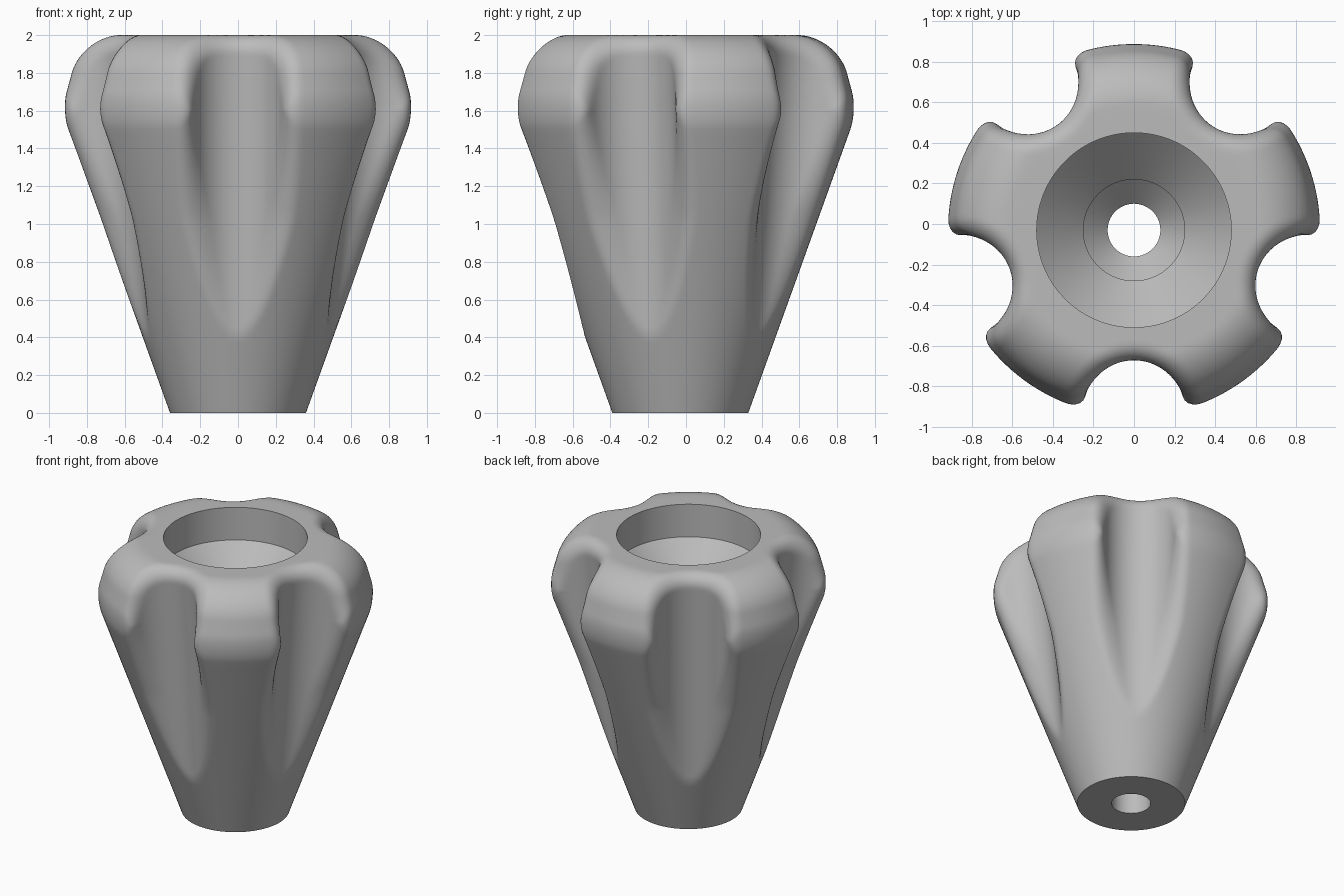
import bpy, bmesh
from math import sin, cos, pi, hypot, atan2, radians

cube = bpy.data.objects.get("Cube")
if cube:
    bpy.data.objects.remove(cube, do_unlink=True)

LOBES, STEPS, DENSE = 5, 32, 300
HALF = pi / LOBES
HEIGHT, FLUTE_R, BORE_R = 2.0, 0.24, 0.48
AXIS_Y = -0.03


def round_max(a, b, k):
    """Intersection of two solids with a rounded edge of radius k."""
    return min(max(a, b), -k) + hypot(max(a + k, 0), max(b + k, 0))


def knob(r, angle, z):
    """Signed distance to the fluted body; angle runs from a flute's middle."""
    cone_r = 0.36 + 0.36 * z
    cone = (r - cone_r) / 1.06
    brow = (r - 0.936 + 0.27 * (z - 1.6)) / 1.035
    body = round_max(round_max(cone, brow, 0.06), z - HEIGHT, 0.2)
    floor = 0.508 + 0.09 * (z - 0.41)
    edge = min(max(0.6 * (cone_r - floor), 0.001), 0.1)
    flute = FLUTE_R - hypot(r * cos(angle) - floor - FLUTE_R, r * sin(angle))
    return round_max(body, flute, edge)


def surface_point(z0, tilt, angle):
    """Where a ray leaving the axis meets the surface, as (r, angle, z)."""
    lo, hi = 0.1, 1.4
    for _ in range(24):
        t = (lo + hi) / 2
        if knob(t * cos(tilt), angle, z0 + t * sin(tilt)) < 0:
            lo = t
        else:
            hi = t
    return lo * cos(tilt), angle, z0 + lo * sin(tilt)


def half_sector(z0, tilt):
    """Evenly spaced points from a flute's middle to a lobe's middle."""
    pts = [surface_point(z0, tilt, HALF * i / DENSE) for i in range(DENSE + 1)]
    run = [0.0]
    for p, q in zip(pts, pts[1:]):
        step = hypot(q[0] - p[0], q[2] - p[2], q[0] * (q[1] - p[1]))
        run.append(run[-1] + step)
    out, j = [], 0
    for i in range(STEPS + 1):
        goal = run[-1] * i / STEPS
        while j < DENSE - 1 and run[j + 1] < goal:
            j += 1
        f = (goal - run[j]) / (run[j + 1] - run[j])
        out.append([a + (b - a) * f for a, b in zip(pts[j], pts[j + 1])])
    return out


def full_ring(half):
    """Mirror a half sector and repeat it round the axis."""
    ring = []
    for n in range(LOBES):
        base = -pi / 2 + 2 * HALF * n
        ring += [(r, base + a, z) for r, a, z in half[:-1]]
        ring += [(r, base + 2 * HALF - a, z) for r, a, z in reversed(half[1:])]
    return ring


def circle(r, z):
    return full_ring([(r, HALF * i / STEPS, z) for i in range(STEPS + 1)])


# Outer skin: level rings up the cone, then rays fanning over the shoulder
FAN_Z = 1.5
rings = [circle(0.36, 0)]
rings += [full_ring(half_sector(FAN_Z * i / 36, 0)) for i in range(1, 36)]
last_tilt = atan2(HEIGHT - FAN_Z, BORE_R)
rings += [full_ring(half_sector(FAN_Z, last_tilt * i / 40)) for i in range(40)]

# Stepped bore with conical shoulders, down to a through hole
bore = [(BORE_R, HEIGHT), (BORE_R, 1.76), (0.25, 1.53),
        (0.25, 1.2), (0.13, 1.08), (0.13, 0)]
rings += [circle(r, z) for r, z in bore]

bm = bmesh.new()
rows = [[bm.verts.new((r * cos(a), r * sin(a) + AXIS_Y, z)) for r, a, z in ring]
        for ring in rings]
for i, row in enumerate(rows):
    above = rows[(i + 1) % len(rows)]
    for j in range(len(row)):
        k = (j + 1) % len(row)
        bm.faces.new((row[j], row[k], above[k], above[j]))
bmesh.ops.recalc_face_normals(bm, faces=bm.faces)

mesh = bpy.data.meshes.new("fluted_knob")
bm.to_mesh(mesh)
bm.free()
obj = bpy.data.objects.new("fluted_knob", mesh)
bpy.context.collection.objects.link(obj)

# Plain grey finish
grey = bpy.data.materials.new("plain_grey")
grey.use_nodes = True
colour = (0.5, 0.5, 0.5, 1)
grey.diffuse_color = colour
grey.node_tree.nodes["Principled BSDF"].inputs["Base Color"].default_value = colour
mesh.materials.append(grey)

bpy.ops.object.select_all(action="DESELECT")
obj.select_set(True)
bpy.context.view_layer.objects.active = obj
bpy.ops.object.shade_smooth_by_angle(angle=radians(35))
